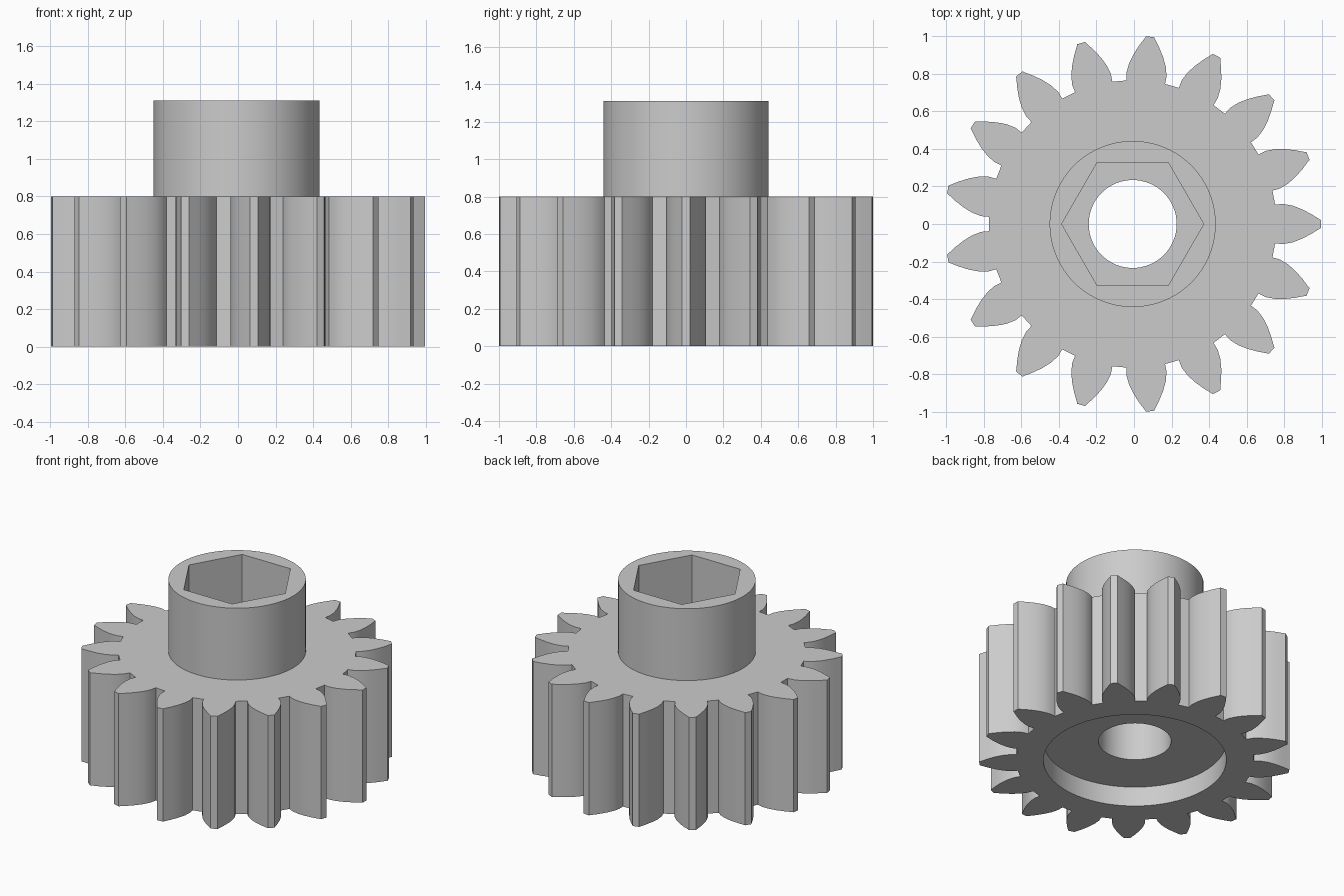
import bpy, bmesh, math

old = bpy.data.objects.get("Cube")
if old:
    bpy.data.objects.remove(old, do_unlink=True)

AXIS_X = -0.007      # the odd tooth count shifts the axis slightly
TEETH = 17
GEAR_TOP = 0.80
COLLAR_TOP = 1.31

grey = bpy.data.materials.new("plain grey")
grey.use_nodes = True
colour = (0.6, 0.6, 0.6, 1)
grey.diffuse_color = colour
grey.node_tree.nodes["Principled BSDF"].inputs["Base Color"].default_value = colour


def prism(name, outline, z0, z1):
    """Extrude a closed outline from z0 to z1."""
    bm = bmesh.new()
    base = bm.faces.new([bm.verts.new((x + AXIS_X, y, z0)) for x, y in outline])
    top = bmesh.ops.extrude_face_region(bm, geom=[base])["geom"]
    verts = [v for v in top if isinstance(v, bmesh.types.BMVert)]
    bmesh.ops.translate(bm, verts=verts, vec=(0, 0, z1 - z0))
    bmesh.ops.recalc_face_normals(bm, faces=bm.faces)
    mesh = bpy.data.meshes.new(name)
    bm.to_mesh(mesh)
    bm.free()
    mesh.materials.append(grey)
    obj = bpy.data.objects.new(name, mesh)
    bpy.context.collection.objects.link(obj)
    return obj


def ring(radius, sides):
    return [(radius * math.cos(2 * math.pi * i / sides),
             radius * math.sin(2 * math.pi * i / sides)) for i in range(sides)]


def activate(obj):
    bpy.ops.object.select_all(action="DESELECT")
    obj.select_set(True)
    bpy.context.view_layer.objects.active = obj


def cut(obj, cutter):
    """Subtract the cutter and discard it."""
    cutter.hide_render = True
    mod = obj.modifiers.new("cut", "BOOLEAN")
    mod.operation = "DIFFERENCE"
    mod.solver = "EXACT"
    mod.object = cutter
    activate(obj)
    bpy.ops.object.modifier_apply(modifier=mod.name)
    bpy.data.objects.remove(cutter, do_unlink=True)


# Toothed outline: half a tooth as (distance from axis, half width), mirrored
half_tooth = [(0.758, 0.103), (0.80, 0.107), (0.85, 0.098), (0.90, 0.079),
              (0.95, 0.053), (0.985, 0.031), (1.001, 0.022)]
tooth = [(r, -w) for r, w in half_tooth] + [(r, w) for r, w in reversed(half_tooth)]
outline = []
for i in range(TEETH):
    a = 2 * math.pi * i / TEETH
    c, s = math.cos(a), math.sin(a)
    outline += [(x * c - y * s, x * s + y * c) for x, y in tooth]

# Gear with a round recess underneath and a through bore
gear = prism("gear_body", outline, 0, GEAR_TOP)
cut(gear, prism("recess_cutter", ring(0.588, 96), -0.1, 0.14))
cut(gear, prism("bore_cutter", ring(0.234, 64), -0.2, 1.0))

# Collar with a hexagonal socket
collar = prism("hex_socket_collar", ring(0.442, 96), GEAR_TOP, COLLAR_TOP)
cut(collar, prism("socket_cutter", ring(0.378, 6), GEAR_TOP - 0.1, COLLAR_TOP + 0.1))

# Smooth round walls, crisp edges
for obj in (gear, collar):
    activate(obj)
    bpy.ops.object.shade_smooth_by_angle(angle=math.radians(25))
